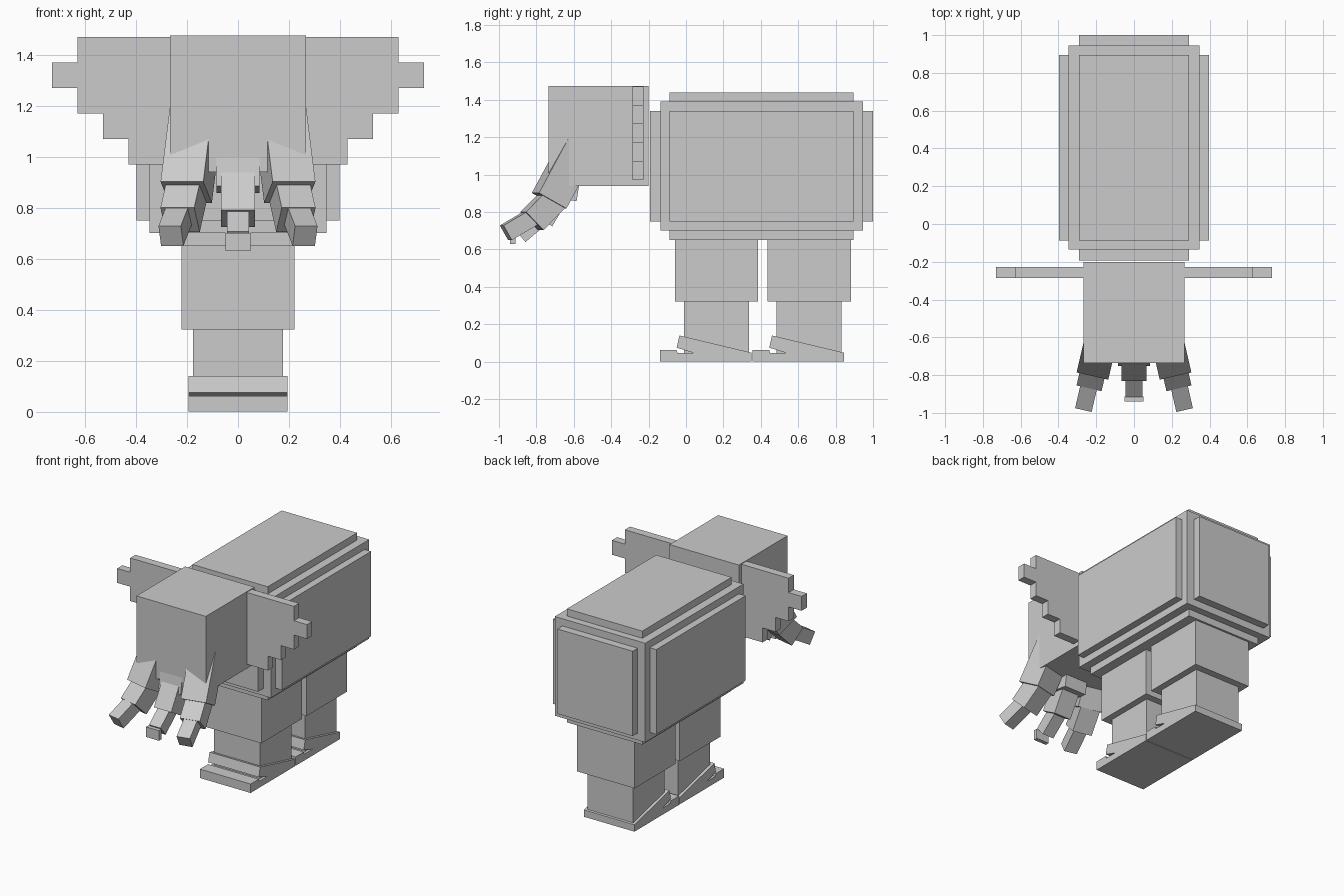
import bpy, math
from mathutils import Vector

if "Cube" in bpy.data.objects:
    bpy.data.objects.remove(bpy.data.objects["Cube"])

grey = bpy.data.materials.new("grey_hide")
grey.diffuse_color = (0.6, 0.6, 0.6, 1)
grey.use_nodes = True
grey.node_tree.nodes["Principled BSDF"].inputs["Base Color"].default_value = grey.diffuse_color

BOX_FACES = [(0, 1, 3, 2), (4, 6, 7, 5), (0, 4, 5, 1), (2, 3, 7, 6), (0, 2, 6, 4), (1, 5, 7, 3)]


def make(name, verts, faces):
    mesh = bpy.data.meshes.new(name)
    mesh.from_pydata(verts, [], faces)
    mesh.materials.append(grey)
    obj = bpy.data.objects.new(name, mesh)
    bpy.context.collection.objects.link(obj)
    return obj


def box(name, half_x, y0, y1, z0, z1):
    verts = [(x, y, z) for x in (-half_x, half_x) for y in (y0, y1) for z in (z0, z1)]
    return make(name, verts, BOX_FACES)


def prism(name, points, to3d, a, b):
    """Extrude a 2D outline between depths a and b."""
    n = len(points)
    verts = [to3d(p, a) for p in points] + [to3d(p, b) for p in points]
    faces = [tuple(range(n))[::-1], tuple(range(n, 2 * n))]
    faces += [(i, (i + 1) % n, n + (i + 1) % n, n + i) for i in range(n)]
    return make(name, verts, faces)


def segment(name, edge, size, length, pitch, splay=0.0):
    """Square bar hanging forward; edge is the middle of its lower front edge."""
    t, s = math.radians(pitch), math.radians(splay)
    side = Vector((math.cos(s), math.sin(s), 0))
    down = Vector((math.sin(t) * math.sin(s), -math.sin(t) * math.cos(s), -math.cos(t)))
    back = Vector((-math.cos(t) * math.sin(s), math.cos(t) * math.cos(s), -math.sin(t)))
    verts = [Vector(edge) + side * i * size / 2 + back * j * size - down * k * length
             for i in (-1, 1) for j in (0, 1) for k in (0, 1)]
    return make(name, verts, BOX_FACES)


def mirror(obj):
    obj.modifiers.new("mirror", 'MIRROR').use_axis[0] = True


# Body block with raised panels on every side
box("body_core", 0.348, -0.135, 0.945, 0.70, 1.39)
box("top_bottom_panel", 0.29, -0.087, 0.895, 0.65, 1.44)
box("side_panels", 0.398, -0.087, 0.895, 0.75, 1.34)
box("end_panels", 0.29, -0.193, 1.0, 0.75, 1.34)

# Head
box("head", 0.267, -0.735, -0.2, 0.94, 1.475)

# Stepped ears
ear = [(0.26, 1.47), (0.63, 1.47), (0.63, 1.37), (0.73, 1.37), (0.73, 1.27), (0.63, 1.27),
       (0.63, 1.17), (0.53, 1.17), (0.53, 1.07), (0.43, 1.07), (0.43, 0.97), (0.26, 0.97)]
mirror(prism("ear", ear, lambda p, d: (p[0], d, p[1]), -0.285, -0.228))

# Tusks
mirror(segment("tusk_base", (0.22, -0.805, 0.902), 0.172, 0.40, 29, 13))
mirror(segment("tusk_middle", (0.238, -0.87, 0.80), 0.136, 0.18, 45, 13))
mirror(segment("tusk_tip", (0.268, -0.985, 0.728), 0.09, 0.18, 60, 13))

# Trunk
segment("trunk_base", (0, -0.753, 0.885), 0.17, 0.25, 9)
segment("trunk_middle", (0, -0.83, 0.79), 0.133, 0.17, 30)
segment("trunk_lower", (0, -0.915, 0.707), 0.088, 0.15, 50)
box("trunk_tip", 0.05, -0.94, -0.912, 0.63, 0.70)

# Legs and wedge feet
foot = [(-0.14, 0), (0.35, 0), (0.35, 0.048), (-0.035, 0.14), (-0.05, 0.075),
        (0.045, 0.045), (-0.045, 0.045), (-0.05, 0.062), (-0.14, 0.062)]
for name, off in (("front", 0.0), ("back", 0.495)):
    box(name + "_upper_leg", 0.222, -0.06 + off, 0.386 + off, 0.322, 0.68)
    box(name + "_lower_leg", 0.176, -0.01 + off, 0.337 + off, 0.01, 0.34)
    prism(name + "_foot", foot, lambda p, d: (d, p[0] + off, p[1]), -0.195, 0.195)

# Consistent outward faces
import bmesh
for obj in bpy.context.collection.objects:
    bm = bmesh.new()
    bm.from_mesh(obj.data)
    bmesh.ops.recalc_face_normals(bm, faces=bm.faces)
    bm.to_mesh(obj.data)
    bm.free()
